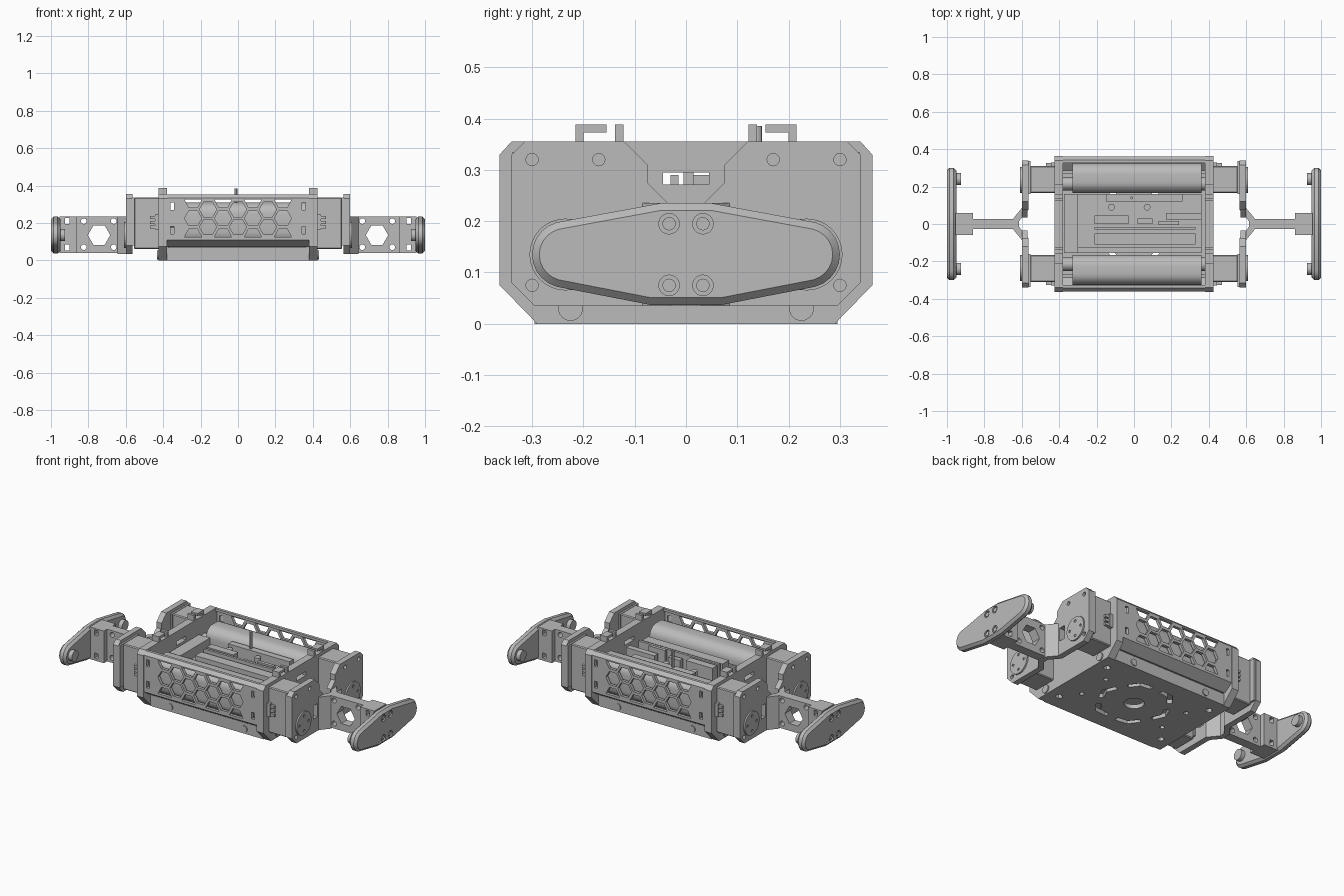
import bpy, bmesh
from math import cos, sin, pi, radians

old = bpy.data.objects.get("Cube")
if old:
    bpy.data.objects.remove(old)

grey = bpy.data.materials.new("plain_grey")
grey.use_nodes = True
grey.diffuse_color = (0.5, 0.5, 0.5, 1)
grey.node_tree.nodes["Principled BSDF"].inputs["Base Color"].default_value = (0.5, 0.5, 0.5, 1)

PLACE = {"x": lambda u, v, w: (w, u, v),
         "y": lambda u, v, w: (u, w, v),
         "z": lambda u, v, w: (u, v, w)}


def ngon(u, v, r, n=24):
    return [(u + r * cos(2 * pi * i / n), v + r * sin(2 * pi * i / n)) for i in range(n)]


def rect(u0, u1, v0, v1):
    return [(u0, v0), (u1, v0), (u1, v1), (u0, v1)]


def around(u, v, du, dv):
    return rect(u - du, u + du, v - dv, v + dv)


def mirrored(half):
    """Close a half outline by reflecting it in the first coordinate."""
    return half + [(-u, v) for u, v in reversed(half)]


def box(x0, x1, y0, y1, z0, z1):
    return (rect(x0, x1, y0, y1), "z", z0, z1)


def build(name, prisms, mx, my):
    """One mesh object from a list of (outline, axis, start, end) prisms."""
    bm = bmesh.new()
    for pts, axis, a, b in prisms:
        rings = []
        for w in (a, b):
            places = [PLACE[axis](u, v, w) for u, v in pts]
            rings.append([bm.verts.new((x * mx, y * my, z)) for x, y, z in places])
        low, high = rings
        bm.faces.new(low)
        bm.faces.new(high)
        for i in range(len(pts)):
            j = (i + 1) % len(pts)
            bm.faces.new((low[i], low[j], high[j], high[i]))
    bmesh.ops.recalc_face_normals(bm, faces=bm.faces)
    mesh = bpy.data.meshes.new(name)
    bm.to_mesh(mesh)
    bm.free()
    ob = bpy.data.objects.new(name, mesh)
    bpy.context.collection.objects.link(ob)
    return ob


def make(name, prisms, cuts=(), mx=1, my=1, bevel=0):
    ob = build(name, prisms, mx, my)
    helper = None
    if bevel:
        mod = ob.modifiers.new("edge", "BEVEL")
        mod.width = bevel
        mod.segments = 1
        mod.limit_method = "ANGLE"
        mod.angle_limit = radians(40)
    if cuts:
        helper = build(name + "_cutter", cuts, mx, my)
        helper.hide_render = True
        mod = ob.modifiers.new("holes", "BOOLEAN")
        mod.operation = "DIFFERENCE"
        mod.solver = "EXACT"
        mod.object = helper
    if ob.modifiers:
        graph = bpy.context.evaluated_depsgraph_get()
        done = bpy.data.meshes.new_from_object(ob.evaluated_get(graph))
        ob.modifiers.clear()
        ob.data = done
    if helper:
        bpy.data.objects.remove(helper)
    ob.data.materials.clear()
    ob.data.materials.append(grey)
    ob.data.shade_smooth()
    ob.data.set_sharp_from_angle(angle=radians(30))


# Base tray with centre hole, ring of bent slots and corner holes
tray = mirrored([(0.295, 0), (0.295, 0.07), (0.27, 0.07), (0.27, 0.025)])
tray_cuts = [(ngon(0, 0, 0.055), "z", -0.1, 0.1)]
chevron = [(0.165, -0.06), (0.19, 0), (0.165, 0.06), (0.19, 0.07), (0.22, 0), (0.19, -0.07)]
for i in range(6):
    c, s = cos(i * pi / 3), sin(i * pi / 3)
    tray_cuts.append(([(u * c - v * s, u * s + v * c) for u, v in chevron], "z", -0.1, 0.1))
for x in (-0.355, 0.355):
    for y in (-0.2, 0.2):
        tray_cuts.append((ngon(x, y, 0.02, 6), "z", -0.1, 0.1))
for x in (-0.28, 0.28):
    for y in (-0.1, 0.1):
        tray_cuts.append((ngon(x, y, 0.014, 12), "z", -0.1, 0.1))
make("base_tray", [(tray, "x", -0.38, 0.38)], tray_cuts)

# Side panels with honeycomb openings, clipped to bowls at the top and bottom
MID, STEP, ROW, HEX = 0.225, 0.08, 0.047, 0.046
panel_cuts = []
for k in range(-3, 4):
    x = k * STEP
    if k % 2:
        panel_cuts.append((ngon(x, MID, HEX, 6), "y", 0.3, 0.4))
        for d in (-1, 1):
            bowl = [(x - HEX, MID + d * 0.1), (x + HEX, MID + d * 0.1),
                    (x + HEX / 2, MID + d * 0.057), (x - HEX / 2, MID + d * 0.057)]
            panel_cuts.append((bowl, "y", 0.3, 0.4))
    else:
        panel_cuts += [(ngon(x, MID + d, HEX, 6), "y", 0.3, 0.4) for d in (-ROW, ROW)]
for sx in (-1, 1):
    panel_cuts += [(around(sx * 0.352, z, 0.01, 0.02), "y", 0.3, 0.4) for z in (0.16, 0.29)]
    panel_cuts.append((around(sx * 0.42, 0.225, 0.025, 0.025), "y", 0.3, 0.4))
panel = [(0.342, 0.11), (0.36, 0.11), (0.36, 0.333), (0.342, 0.353),
         (0.325, 0.353), (0.325, 0.338), (0.342, 0.338)]
skirt = [(0.36, 0.11), (0.302, 0.072), (0.285, 0.075), (0.342, 0.12)]

# Battery packs are blocks with broad rounded long edges
pack = []
for cu, cv, start in ((0.265, 0.25, 0), (0.225, 0.25, 90), (0.225, 0.15, 180), (0.265, 0.15, 270)):
    for d in range(start, start + 91, 15):
        pack.append((cu + 0.06 * cos(radians(d)), cv + 0.06 * sin(radians(d))))

for my, side in ((-1, "front"), (1, "back")):
    make(side + "_panel", [(panel, "x", -0.42, 0.42)], panel_cuts, my=my)
    make(side + "_skirt", [(skirt, "x", -0.38, 0.38)], my=my)
    make(side + "_battery", [(pack, "x", -0.33, 0.36)], my=my)
    make(side + "_battery_terminals", [(ngon(0.215, 0.21, 0.035), "x", -0.38, -0.33),
                                       (ngon(0.215, 0.21, 0.035), "x", 0.36, 0.38)], my=my)
    make(side + "_tray_screws", [(ngon(x, 0.03, 0.02, 16), "y", 0.29, 0.301) for x in (-0.25, 0.25)], my=my)

# Electronics between the batteries
make("main_board", [box(-0.3, 0.36, -0.155, 0.16, 0.06, 0.2)])
make("end_block", [box(-0.375, -0.3, -0.155, 0.16, 0.05, 0.26)])
make("long_module", [box(-0.21, 0.33, -0.11, -0.05, 0.2, 0.28), box(-0.3, 0.36, -0.155, -0.125, 0.2, 0.235)])
make("thin_board", [box(-0.21, 0.33, -0.03, -0.015, 0.2, 0.29)])
make("rear_module", [box(-0.15, 0.26, 0.12, 0.16, 0.2, 0.28)])
make("small_chips", [box(-0.21, -0.03, 0.0, 0.045, 0.2, 0.29), box(0.02, 0.1, 0.0, 0.03, 0.2, 0.27),
                     box(0.17, 0.36, 0.025, 0.06, 0.2, 0.27), box(0.13, 0.24, -0.005, 0.015, 0.2, 0.295)])
make("standoffs", [(ngon(x, 0.09, 0.018, 16), "z", 0.2, 0.27) for x in (-0.12, 0.07)])
make("antenna_pin", [(ngon(-0.012, 0.14, 0.008, 12), "z", 0.28, 0.385)])

# Outlines shared by both ends
end_outline = mirrored([(0.29, 0), (0.363, 0.075), (0.363, 0.33), (0.34, 0.355)])
bracket_outline = [(0.075, 0.035), (0.295, 0.035), (0.34, 0.08), (0.34, 0.33),
                   (0.315, 0.355), (0.12, 0.355), (0.075, 0.31)]
bracket_holes = [(ngon(y, z, 0.012, 16), "x", 0.585, 0.7) for y, z in ((0.3, 0.32), (0.17, 0.32), (0.3, 0.075))]
bracket_holes.append((around(0.115, 0.16, 0.02, 0.04), "x", 0.5, 0.7))
hook = [(0.215, 0.35), (0.215, 0.388), (0.155, 0.388), (0.155, 0.373), (0.2, 0.373), (0.2, 0.35)]

# V-shaped link between the brackets and the leg, seen from above
link_outline = [(0.6, 0.085), (0.645, 0.03), (0.645, -0.03), (0.6, -0.085),
                (0.565, -0.075), (0.615, -0.015), (0.615, 0.015), (0.565, 0.075)]
rib = [(0.035, 0.235), (0.085, 0.235), (0.085, 0.285)]

leg_cuts = [(ngon(0.743, 0.135, 0.06, 6), "y", -0.2, 0.2)]
for z in (0.07, 0.21):
    leg_cuts += [(ngon(x, z, 0.015, 16), "y", -0.2, 0.2) for x in (0.665, 0.825)]
    leg_cuts.append((around(0.912, z, 0.012, 0.016), "y", -0.2, 0.2))

# Foot pad outline: two rounded ends joined by a taller middle
arc = [(0.235 + 0.065 * cos(radians(d)), 0.135 + 0.065 * sin(radians(d))) for d in range(-75, 76, 15)]
foot_outline = mirrored([(0.07, 0.037)] + arc + [(0.05, 0.235)])
foot_bolts = [(y, z) for y in (-0.033, 0.033) for z in (0.075, 0.195)]

for mx, end in ((1, "left"), (-1, "right")):
    # Body end plate with cable slot, corner bolts and top cable hooks
    make(end + "_end_plate", [(end_outline, "x", 0.38, 0.425)],
         [(around(0, 0.283, 0.045, 0.012), "x", 0.3, 0.5)], mx=mx)
    make(end + "_end_bolts", [(ngon(y, 0.03, 0.024), "x", 0.42, 0.432) for y in (-0.225, 0.225)], mx=mx)
    hooks = []
    for s in (-1, 1):
        hooks.append(([(s * y, z) for y, z in hook], "x", 0.38, 0.425))
        hooks.append((around(s * 0.13, 0.369, 0.008, 0.019), "x", 0.38, 0.425))
    make(end + "_cable_hooks", hooks, mx=mx)
    for my, side in ((-1, "front"), (1, "back")):
        # Motor with its plug, round horn and bracket
        part = f"{end}_{side}"
        make(part + "_motor", [box(0.42, 0.556, 0.165, 0.31, 0.06, 0.335)], mx=mx, my=my, bevel=0.005)
        make(part + "_plug", [box(0.425, 0.47, 0.305, 0.325, z, z + 0.016) for z in (0.17, 0.195, 0.22)]
             + [box(0.425, 0.445, 0.3, 0.33, 0.165, 0.245)], mx=mx, my=my)
        make(part + "_horn", [(ngon(0.235, 0.135, 0.07, 32), "x", 0.598, 0.609)],
             [(ngon(0.235 + u, 0.135 + v, 0.008, 12), "x", 0.604, 0.7) for u, v in ngon(0, 0, 0.045, 4)],
             mx=mx, my=my)
        make(part + "_bracket", [(bracket_outline, "x", 0.565, 0.6)], bracket_holes, mx=mx, my=my)
        make(part + "_bracket_back", [box(0.554, 0.566, 0.16, 0.338, 0.08, 0.335)], mx=mx, my=my)
        make(part + "_bracket_rib", [(rib, "x", 0.57, 0.6)], mx=mx, my=my)
        make(part + "_leg_flange", [box(0.86, 0.955, 0.026, 0.058, 0.04, 0.235)],
             [(around(0.912, z, 0.012, 0.016), "y", 0, 0.2) for z in (0.07, 0.21)], mx=mx, my=my)
    # Link, leg beam and foot pad
    make(end + "_leg_link", [(link_outline, "z", 0.035, 0.235)], mx=mx)
    make(end + "_leg_beam", [box(0.63, 0.955, -0.028, 0.028, 0.04, 0.235)], leg_cuts, mx=mx)
    make(end + "_foot_pad", [(foot_outline, "x", 0.95, 1.0)],
         [(ngon(y, z, 0.02, 20), "x", 0.99, 1.1) for y, z in foot_bolts], mx=mx, bevel=0.014)
    make(end + "_foot_nubs", [(ngon(s * 0.24, 0.135, 0.032), "x", 0.925, 0.955) for s in (-1, 1)], mx=mx)
    make(end + "_foot_screws", [(ngon(y, z, 0.013, 16), "x", 0.98, 0.997) for y, z in foot_bolts], mx=mx)
